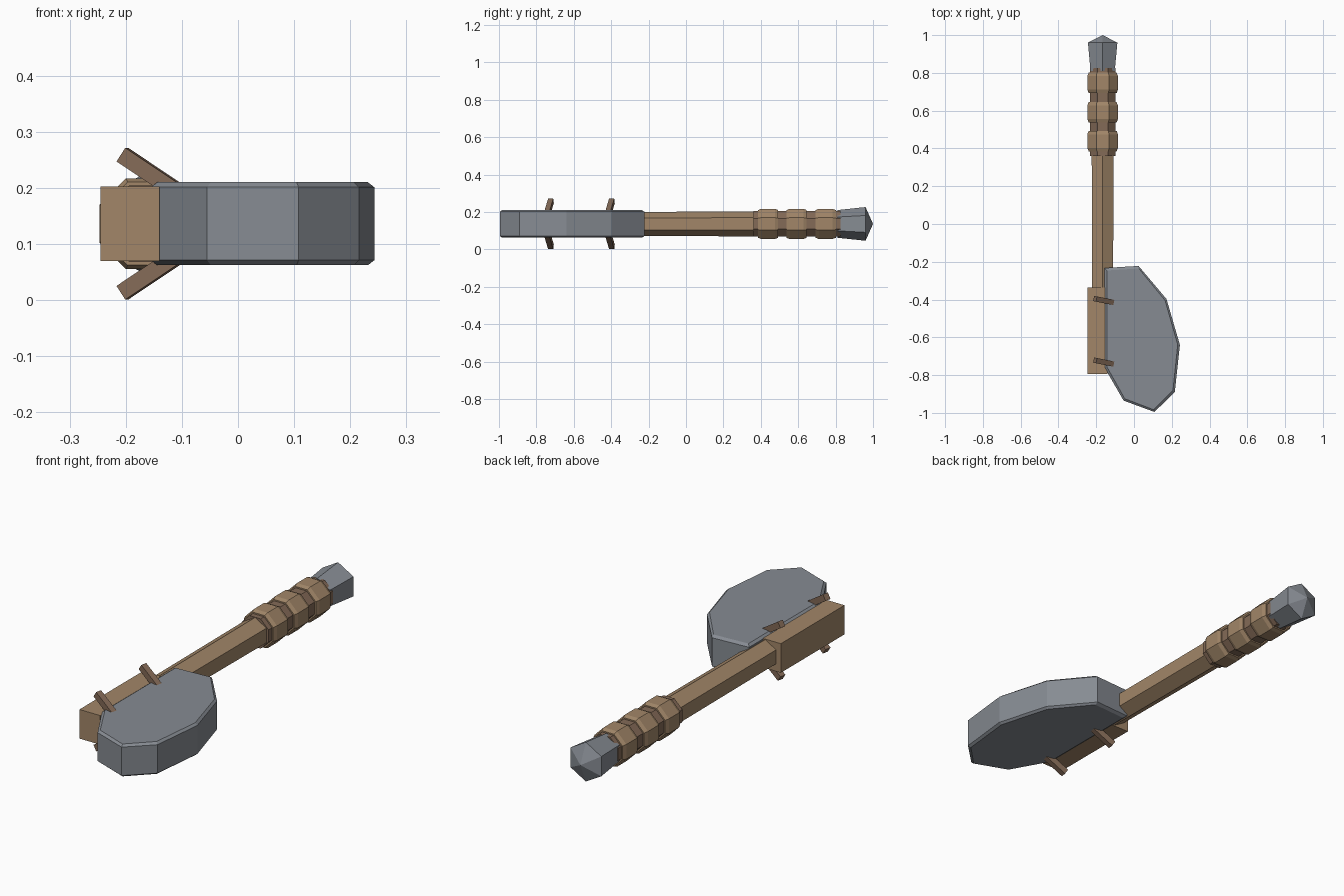
import bpy, bmesh
from math import cos, sin, pi
from mathutils import Vector, Matrix

if "Cube" in bpy.data.objects:
    bpy.data.objects.remove(bpy.data.objects["Cube"])

CX, CZ = -0.166, 0.136   # handle axis


def material(name, rgb):
    m = bpy.data.materials.new(name)
    m.diffuse_color = (*rgb, 1)
    m.use_nodes = True
    m.node_tree.nodes["Principled BSDF"].inputs["Base Color"].default_value = m.diffuse_color
    return m


WOOD = material("wood", (0.36, 0.24, 0.14))
DARK = material("dark_wood", (0.23, 0.145, 0.095))
STEEL = material("steel", (0.24, 0.26, 0.29))


def finish(name, bm, mat):
    bmesh.ops.remove_doubles(bm, verts=bm.verts, dist=1e-5)
    bmesh.ops.recalc_face_normals(bm, faces=bm.faces)
    me = bpy.data.meshes.new(name)
    bm.to_mesh(me)
    bm.free()
    me.materials.append(mat)
    ob = bpy.data.objects.new(name, me)
    bpy.context.collection.objects.link(ob)
    return ob


def loft(name, rings, mat, cap=True):
    """Skin a list of closed point rings."""
    bm = bmesh.new()
    vs = [[bm.verts.new(p) for p in r] for r in rings]
    n = len(vs[0])
    for a, b in zip(vs, vs[1:]):
        for i in range(n):
            j = (i + 1) % n
            bm.faces.new((a[i], a[j], b[j], b[i]))
    bm.faces.new(vs[0])
    if cap:
        bm.faces.new(vs[-1])
    return finish(name, bm, mat)


def lathe(name, profile, sides, phase, mat, cap=True):
    """Turn (y, radius) pairs about the handle axis."""
    rings = [[(CX + r * cos(phase + 2 * pi * i / sides), y,
               CZ + r * sin(phase + 2 * pi * i / sides)) for i in range(sides)]
             for y, r in profile]
    return loft(name, rings, mat, cap)


def box(name, size, matrix, mat):
    bm = bmesh.new()
    bmesh.ops.create_cube(bm, size=1)
    bm.transform(matrix @ Matrix.Diagonal((*size, 1)))
    return finish(name, bm, mat)


# Hexagonal shaft, octagonal grip and its three bulging wraps
lathe("handle", [(-0.5, 0.063), (0.4, 0.067)], 6, pi / 6, WOOD)
OCT = 1 / cos(pi / 8)
lathe("grip_core", [(0.36, 0.068 * OCT), (0.825, 0.068 * OCT)], 8, pi / 8, DARK)
for k, y in enumerate((0.439, 0.591, 0.747)):
    lathe(f"grip_wrap_{k + 1}",
          [(y - 0.054, 0.074 * OCT), (y - 0.036, 0.081 * OCT),
           (y + 0.036, 0.081 * OCT), (y + 0.054, 0.074 * OCT)], 8, pi / 8, WOOD)

# Pommel with a pointed end
lathe("pommel", [(0.81, 0.074), (0.96, 0.09), (1.0, 0)], 6, pi / 6, STEEL, cap=False)

# Wooden block holding the head
box("head_block", (0.105, 0.46, 0.133),
    Matrix.Translation((-0.1925, -0.565, CZ)), WOOD)

# Stone blade: outline with a chamfer around both faces
outline = [(-0.156, -0.233), (0.024, -0.222), (0.172, -0.397), (0.243, -0.64),
           (0.216, -0.89), (0.108, -0.995), (-0.055, -0.935), (-0.156, -0.76)]
mx = sum(p[0] for p in outline) / 8
my = sum(p[1] for p in outline) / 8


def section(z, s):
    return [(mx + (x - mx) * (1 - s), my + (y - my) * (1 - s * 0.55), z) for x, y in outline]


loft("blade", [section(CZ - 0.074, 0.06), section(CZ - 0.065, 0),
               section(CZ + 0.065, 0), section(CZ + 0.074, 0.06)], STEEL)

# Slanted pegs, mirrored above and below
for k, y in enumerate((-0.396, -0.722)):
    for side, s in (("top", 1), ("bottom", -1)):
        d = Vector((0.1, -0.02, -0.067 * s)).normalized()
        v = Vector((0, 0, 1)).cross(d).normalized()
        w = d.cross(v)
        rot = Matrix((d, v, w)).transposed().to_4x4()
        start = Vector((-0.206, y, CZ + 0.123 * s))
        box(f"peg_{side}_{k + 1}", (0.16, 0.028, 0.029),
            Matrix.Translation(start + d * 0.08) @ rot, DARK)
